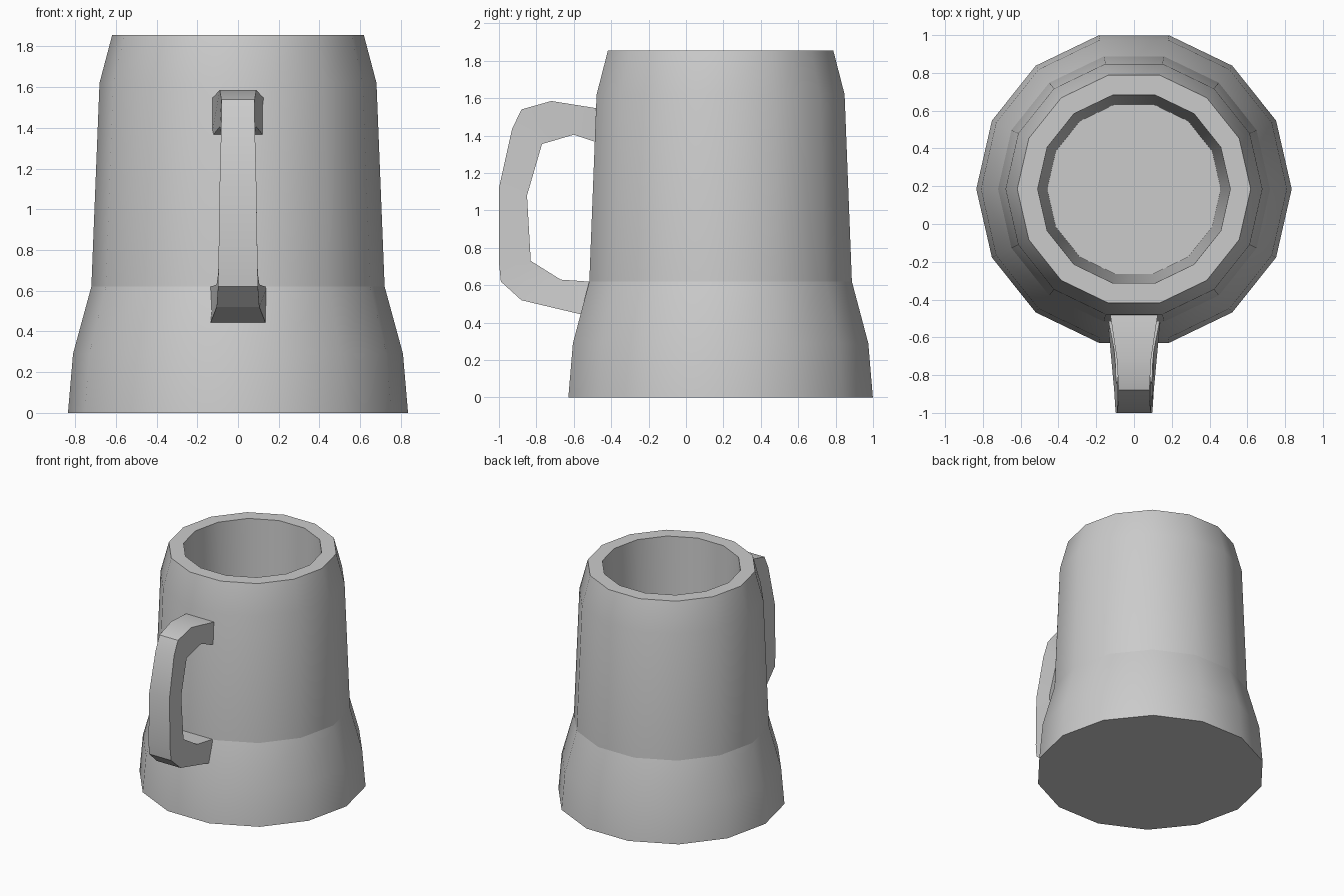
import bpy, math

if "Cube" in bpy.data.objects:
    bpy.data.objects.remove(bpy.data.objects["Cube"])

SIDES = 14
CENTRE_Y = 0.185


def make_object(name, verts, faces, angle):
    mesh = bpy.data.meshes.new(name)
    mesh.from_pydata(verts, [], faces)
    mesh.update()
    obj = bpy.data.objects.new(name, mesh)
    bpy.context.collection.objects.link(obj)
    bpy.ops.object.select_all(action='DESELECT')
    obj.select_set(True)
    bpy.context.view_layer.objects.active = obj
    bpy.ops.object.mode_set(mode='EDIT')
    bpy.ops.mesh.select_all(action='SELECT')
    bpy.ops.mesh.normals_make_consistent(inside=False)
    bpy.ops.object.mode_set(mode='OBJECT')
    bpy.ops.object.shade_smooth_by_angle(angle=math.radians(angle))
    return obj


def bridge(rings, n):
    """Quads between consecutive rings of n points, with both ends capped."""
    faces = [(r * n + i, r * n + (i + 1) % n,
              (r + 1) * n + (i + 1) % n, (r + 1) * n + i)
             for r in range(rings - 1) for i in range(n)]
    faces.append(tuple(range(n))[::-1])
    faces.append(tuple(range((rings - 1) * n, rings * n)))
    return faces


# Mug body: outer wall, rim, inner wall and floor (radius, z)
profile = [(0.835, 0), (0.81, 0.29), (0.72, 0.62), (0.68, 1.62),
           (0.618, 1.855), (0.51, 1.855), (0.46, 0.15)]
verts = []
for r, z in profile:
    for i in range(SIDES):
        a = math.tau * i / SIDES
        verts.append((r * math.cos(a), CENTRE_Y + r * math.sin(a), z))
body = make_object("mug_body", verts, bridge(len(profile), SIDES), 32)

# Crisp line where the flared foot meets the upper wall
for e in body.data.edges:
    if all(abs(body.data.vertices[v].co.z - 0.62) < 1e-4 for v in e.vertices):
        e.use_edge_sharp = True

# Handle sections: outer y, outer z, inner y, inner z, half width
sections = [
    (-0.45, 1.542, -0.45, 1.355, 0.13),
    (-0.72, 1.585, -0.60, 1.405, 0.09),
    (-0.88, 1.54, -0.715, 1.371, 0.082),
    (-0.93, 1.435, -0.77, 1.355, 0.082),
    (-1.00, 1.12, -0.85, 1.08, 0.09),
    (-1.00, 0.72, -0.83, 0.73, 0.096),
    (-0.99, 0.62, -0.75, 0.68, 0.098),
    (-0.88, 0.52, -0.67, 0.63, 0.105),
    (-0.48, 0.425, -0.48, 0.617, 0.142),
]
verts = []
for oy, oz, iy, iz, w in sections:
    verts += [(-w, oy, oz), (w, oy, oz), (w, iy, iz), (-w, iy, iz)]
make_object("handle", verts, bridge(len(sections), 4), 25)
